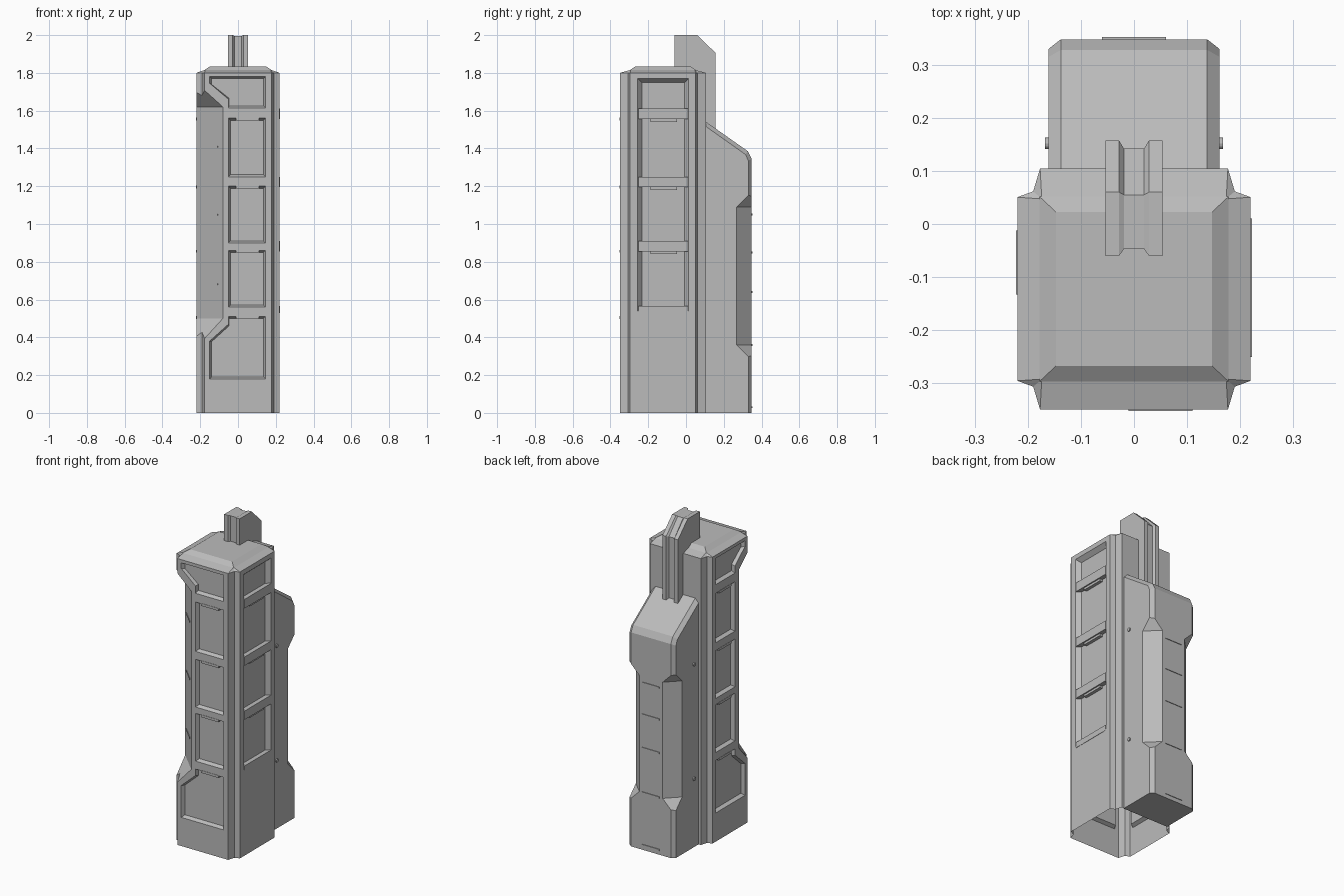
import bpy, bmesh, math
from mathutils import Matrix, Vector

cube = bpy.data.objects.get("Cube")
if cube:
    bpy.data.objects.remove(cube, do_unlink=True)

grey = bpy.data.materials.new("plain grey")
grey.use_nodes = True
grey.diffuse_color = (0.5, 0.5, 0.5, 1)
grey.node_tree.nodes["Principled BSDF"].inputs["Base Color"].default_value = grey.diffuse_color

HX, HY, YC = 0.22, 0.2275, -0.1225   # tower half sizes and centre


def finish(name, bm):
    bmesh.ops.recalc_face_normals(bm, faces=bm.faces[:])
    mesh = bpy.data.meshes.new(name)
    bm.to_mesh(mesh)
    bm.free()
    mesh.materials.append(grey)
    obj = bpy.data.objects.new(name, mesh)
    bpy.context.collection.objects.link(obj)
    return obj


def loft(name, rings):
    """Skin a stack of equal rings and cap both ends."""
    bm = bmesh.new()
    rows = [[bm.verts.new(p) for p in ring] for ring in rings]
    n = len(rows[0])
    for a, b in zip(rows, rows[1:]):
        for i in range(n):
            j = (i + 1) % n
            bm.faces.new((a[i], a[j], b[j], b[i]))
    bm.faces.new(rows[0])
    bm.faces.new(rows[-1])
    return finish(name, bm)


def box(name, lo, hi):
    bm = bmesh.new()
    lo, hi = Vector(lo), Vector(hi)
    bmesh.ops.create_cube(bm, size=1)
    for v in bm.verts:
        v.co = (lo + hi) / 2 + v.co * (hi - lo)
    return finish(name, bm)


def cut(obj, cutters):
    for c in cutters:
        c.hide_render = True
        mod = obj.modifiers.new("cut", "BOOLEAN")
        mod.operation, mod.solver, mod.object = "DIFFERENCE", "EXACT", c
    bpy.context.view_layer.update()
    deps = bpy.context.evaluated_depsgraph_get()
    mesh = bpy.data.meshes.new_from_object(obj.evaluated_get(deps))
    obj.modifiers.clear()
    obj.data = mesh
    for c in cutters:
        bpy.data.objects.remove(c, do_unlink=True)


# Map (across, depth, height) onto each panelled wall
def front(u, d, z):
    return (u, YC - HY + d, z)


def right(u, d, z):
    return (-HX + d, YC + u, z)


def left(u, d, z):
    return (HX - d, YC + u, z)


def recess(wall, pts, inset=0.011, depth=0.022):
    """Tapered cutter for a sunken panel."""
    us, zs = [p[0] for p in pts], [p[1] for p in pts]
    cu, cz = (min(us) + max(us)) / 2, (min(zs) + max(zs)) / 2
    ku = 1 - 2 * inset / (max(us) - min(us))
    kz = 1 - 2 * inset / (max(zs) - min(zs))
    inner = [(cu + (u - cu) * ku, cz + (z - cz) * kz) for u, z in pts]
    return loft("panel_cutter", [[wall(u, -0.01, z) for u, z in pts],
                                 [wall(u, 0, z) for u, z in pts],
                                 [wall(u, depth, z) for u, z in inner]])


def rect(u0, u1, z0, z1):
    return [(u0, z0), (u1, z0), (u1, z1), (u0, z1)]


def corner_cutter(px, py, sx, sy, levels):
    """Wedge that slices a vertical corner, tapering at its ends."""
    return loft("corner_cutter", [[(px, py, z), (px + sx * s, py, z), (px, py + sy * s, z)]
                                  for z, s in levels])


# Tower shell with notched corners and a raised cap
def outline(corner, z):
    ring = []
    for sx, sy in ((1, 1), (-1, 1), (-1, -1), (1, -1)):
        pts = corner if sx * sy > 0 else corner[::-1]
        ring += [(sx * x, YC + sy * y, z) for x, y in pts]
    return ring


corner = [(HX, 0.173), (0.19, 0.184), (0.177, HY)]
rim = [(0.178, 0.170), (0.178, 0.174), (0.174, 0.174)]
cap = [(0.147, 0.141), (0.147, 0.145), (0.143, 0.145)]
tower = loft("tower", [outline(corner, 0), outline(corner, 1.80),
                       outline(rim, 1.815), outline(cap, 1.835)])

cutters = [corner_cutter(-0.23, -0.36, 1, 1,
                         [(0.33, 0.005), (0.5, 0.16), (1.62, 0.16), (1.76, 0.005)])]
U0, U1 = -0.05, 0.145
top_panel = [(-0.15, 1.78), (U1, 1.78), (U1, 1.615), (U0, 1.615), (U0, 1.66), (-0.15, 1.745)]
low_panel = [(U0, 0.51), (U1, 0.51), (U1, 0.18), (-0.15, 0.18), (-0.15, 0.38), (U0, 0.47)]
spans = [(0.56, 0.86), (0.90, 1.20), (1.25, 1.56)]
for wall in (front, right):
    cutters += [recess(wall, top_panel), recess(wall, low_panel)]
    cutters += [recess(wall, rect(U0, U1, a, b)) for a, b in spans]
cutters.append(recess(left, rect(-0.133, 0.137, 0.54, 1.77), 0.022, 0.026))
cut(tower, cutters)

# Tower is open underneath
bm = bmesh.new()
bm.from_mesh(tower.data)
floor = [f for f in bm.faces if all(abs(v.co.z) < 0.0005 for v in f.verts)]
bmesh.ops.delete(bm, geom=floor, context="FACES_ONLY")
bm.to_mesh(tower.data)
bm.free()


def wall_box(name, wall, u0, u1, d0, d1, z0, z1):
    a, b = wall(u0, d0, z0), wall(u1, d1, z1)
    return box(name, [min(p) for p in zip(a, b)], [max(p) for p in zip(a, b)])


# Crossbars and lips on the panels
for z0, z1 in ((0.53, 0.565), (0.855, 0.91), (1.195, 1.25), (1.555, 1.612)):
    wall_box("side_crossbar", left, -0.128, 0.133, -0.002, 0.028, z0, z1)
    if z0 > 0.6:
        wall_box("side_lip", left, -0.065, 0.075, 0.006, 0.028, z0 - 0.014, z0)
for wall in (front, right):
    for z in (0.51, 0.86, 1.20, 1.56):
        wall_box("panel_lip", wall, -0.01, 0.11, -0.002, 0.022, z - 0.012, z + 0.003)

# Thin strips on the sliced corner
for z in (0.68, 1.05, 1.41):
    strip = box("corner_strip", (-0.06, -0.003, -0.004), (0.06, 0.003, 0.004))
    strip.data.transform(Matrix.Translation((-0.148, -0.282, z)) @ Matrix.Rotation(-math.pi / 4, 4, "Z"))

# Back pack with sloped, chamfered top
full = [(0.1, 0), (0.1, 1.545), (0.328, 1.385), (0.348, 1.345), (0.348, 0)]
edge = [(0.1, 0), (0.1, 1.52), (0.315, 1.368), (0.33, 1.335), (0.33, 0)]
pack = loft("back_pack", [[(x, y, z) for y, z in prof] for x, prof in
                          ((-0.161, edge), (-0.138, full), (0.138, full), (0.161, edge))])
levels = [(0.265, 0.005), (0.36, 0.1), (1.09, 0.1), (1.185, 0.005)]
cut(pack, [corner_cutter(s * 0.171, 0.358, -s, -1, levels) for s in (-1, 1)])

for z in (0.03, 0.36, 0.64, 0.85, 1.05):
    box("back_strip", (-0.06, 0.345, z - 0.005), (0.06, 0.352, z + 0.005))

# Bolts on the pack sides
for side in (-1, 1):
    for z in (0.43, 1.15):
        bm = bmesh.new()
        bmesh.ops.create_cone(bm, cap_ends=True, segments=12, radius1=0.011, radius2=0.011, depth=0.012,
                              matrix=Matrix.Translation((side * 0.162, 0.152, z)) @ Matrix.Rotation(math.pi / 2, 4, "Y"))
        finish("pack_bolt", bm)

# Grooved post on top
post = [(-0.06, 1.45), (-0.06, 2.0), (0.06, 2.0), (0.157, 1.905), (0.157, 1.45)]
groove = [(-0.047, 1.45), (-0.047, 1.995), (0.055, 1.995), (0.142, 1.9), (0.142, 1.45)]
loft("top_post", [[(x, y, z) for y, z in prof] for x, prof in
                  ((-0.054, post), (-0.028, post), (-0.019, groove),
                   (0.019, groove), (0.028, post), (0.054, post))])
